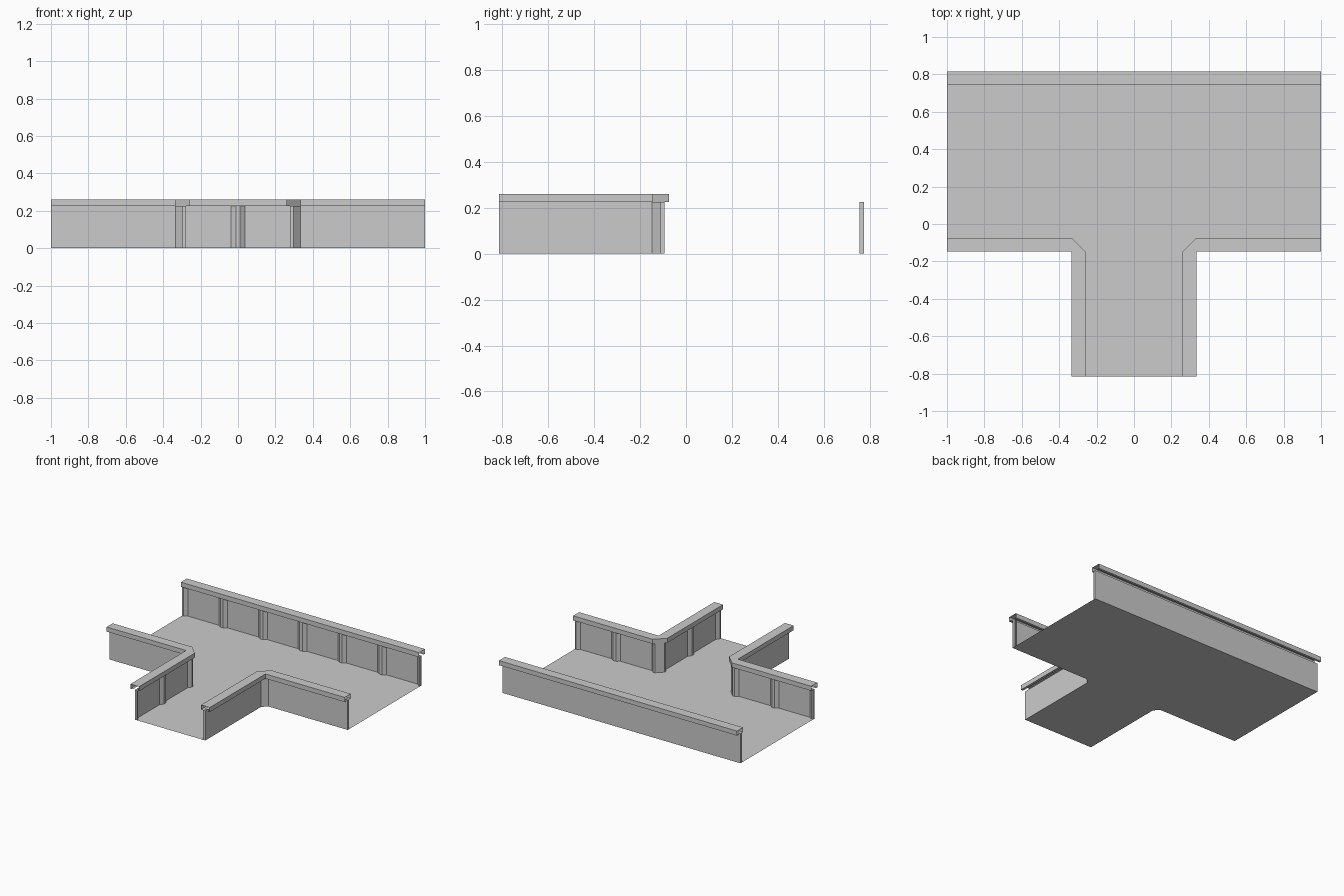
import bpy, bmesh
from mathutils import Vector

if "Cube" in bpy.data.objects:
    bpy.data.objects.remove(bpy.data.objects["Cube"])

WALL_Z, TOP_Z, END = 0.225, 0.26, 0.815
BACK, FRONT, STEM = 0.775, -0.112, 0.296   # wall sheet positions
RIB = 0.018                                # rib depth
W, F = 0.037, 0.012                        # rib half width at base and at face


def make(name, bm):
    """Mesh of the right half, mirrored to the left."""
    bmesh.ops.remove_doubles(bm, verts=bm.verts, dist=1e-5)
    bmesh.ops.recalc_face_normals(bm, faces=bm.faces)
    me = bpy.data.meshes.new(name)
    bm.to_mesh(me)
    bm.free()
    ob = bpy.data.objects.new(name, me)
    bpy.context.collection.objects.link(ob)
    m = ob.modifiers.new("mirror", 'MIRROR')
    m.use_clip = True
    return ob


def polygon(bm, pts, z):
    return bm.faces.new([bm.verts.new((x, y, z)) for x, y in pts])


def prism(bm, pts):
    """Upright block from the floor to the wall top."""
    f = polygon(bm, pts, 0)
    r = bmesh.ops.extrude_face_region(bm, geom=[f])
    vs = [g for g in r["geom"] if isinstance(g, bmesh.types.BMVert)]
    bmesh.ops.translate(bm, verts=vs, vec=(0, 0, WALL_Z))


def bridge(bm, rows):
    """Skin consecutive rows of points."""
    vr = [[bm.verts.new(p) for p in row] for row in rows]
    for a, b in zip(vr, vr[1:]):
        for i in range(len(a) - 1):
            q = (a[i], a[i + 1], b[i + 1], b[i])
            pts = {tuple(round(c, 5) for c in v.co) for v in q}
            if len(pts) == 4:
                bm.faces.new(q)
            elif len(pts) == 3:
                tri, seen = [], set()
                for v in q:
                    k = tuple(round(c, 5) for c in v.co)
                    if k not in seen:
                        seen.add(k)
                        tri.append(v)
                bm.faces.new(tri)


# Plan of the front wall sheet: arm, chamfered corner, stem
front_path = [(1, FRONT), (0.333, FRONT), (STEM, -0.149), (STEM, -END)]
back_path = [(0, BACK), (1, BACK)]

# Floor
bm = bmesh.new()
polygon(bm, back_path + front_path + [(0, -END)], 0)
floor = make("floor", bm)
# keep the floor facing up
if floor.data.polygons[0].normal.z < 0:
    floor.data.flip_normals()

# Thin walls
for name, path in (("back_wall", back_path), ("front_wall", front_path)):
    bm = bmesh.new()
    bridge(bm, [[(x, y, 0), (x, y, WALL_Z)] for x, y in path])
    make(name, bm)


# Ribs on the channel side of the walls; t is the position along the wall
def rib(bm, t, lo, hi, place):
    prof = [(t - W, 0), (t - F, RIB), (t + F, RIB), (t + W, 0)]
    if t - W < lo:
        prof = [(lo, 0), (lo, RIB)] + prof[2:]
    if t + W > hi:
        prof = prof[:2] + [(hi, RIB), (hi, 0)]
    prism(bm, [place(a, d) for a, d in prof])


bm = bmesh.new()
for t in (0, 1 / 3, 2 / 3, 1):
    if t == 0:   # half of the centre rib, completed by the mirror
        bridge(bm, [[(x, BACK - d, z) for z in (0, WALL_Z)]
                    for x, d in ((0, RIB), (F, RIB), (W, 0))])
    else:
        rib(bm, t, 0, 1, lambda a, d: (a, BACK - d))
make("back_wall_ribs", bm)

bm = bmesh.new()
for t in (2 / 3, 1):
    rib(bm, t, 0, 1, lambda a, d: (a, FRONT + d))
for t in (-END, -0.48):
    rib(bm, t, -END, 0, lambda a, d: (STEM - d, a))
make("front_wall_ribs", bm)

# Rib wrapping the inner corner
bm = bmesh.new()
prism(bm, [(0.365, FRONT), (0.341, FRONT + RIB), (0.326, FRONT + RIB),
           (STEM - RIB, -0.142), (STEM - RIB, -0.157), (STEM, -0.181),
           (STEM, -0.149), (0.333, FRONT)])
make("corner_ribs", bm)


# Rails: inverted channels with small inward lips, skinned between stations
def rail(name, stations):
    rows = []
    for inner, outer in stations:
        a, b = Vector(inner), Vector(outer)
        prof = [(0.25, WALL_Z), (0, WALL_Z), (0, TOP_Z),
                (1, TOP_Z), (1, WALL_Z), (0.75, WALL_Z)]
        rows.append([(*a.lerp(b, t), z) for t, z in prof])
    bm = bmesh.new()
    bridge(bm, rows)
    make(name, bm)


rail("back_rail", [((0, 0.743), (0, END)), ((1, 0.743), (1, END))])
rail("front_rail", [((1, -0.075), (1, -0.147)), ((0.333, -0.075), (0.333, -0.147)),
                    ((0.26, -0.147), (0.333, -0.147)), ((0.26, -END), (0.333, -END))])
